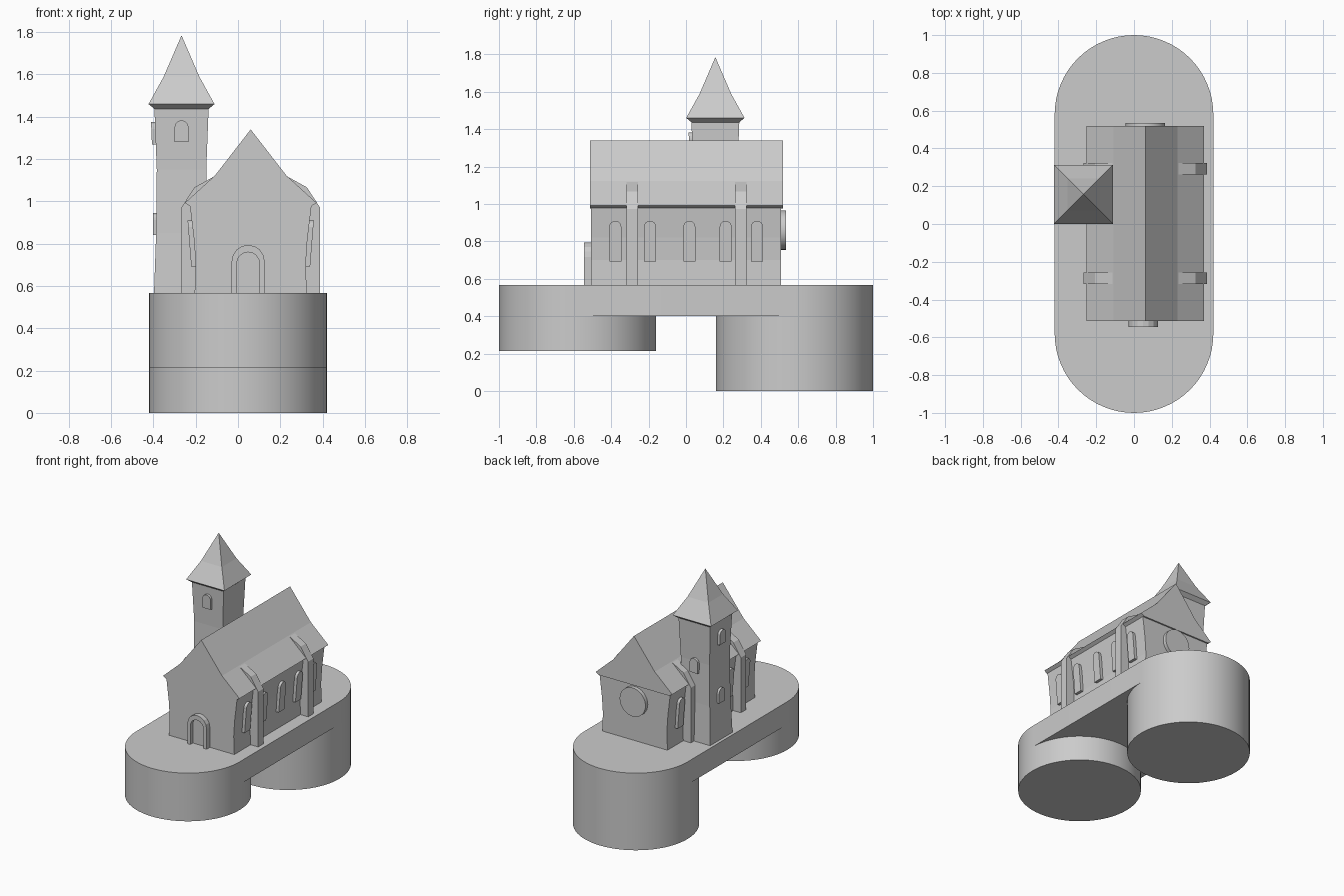
import bpy, bmesh, math

cube = bpy.data.objects.get("Cube")
if cube:
    bpy.data.objects.remove(cube, do_unlink=True)

stone = bpy.data.materials.new("stone_grey")
stone.use_nodes = True
GREY = (0.6, 0.6, 0.6, 1)
stone.diffuse_color = GREY
stone.node_tree.nodes["Principled BSDF"].inputs["Base Color"].default_value = GREY

GROUND = 0.567      # top of the platform
HX = 0.06           # centre line of the hall
TX, TY = -0.267, 0.157   # tower centre


def finish(name, bm, smooth=False):
    bmesh.ops.recalc_face_normals(bm, faces=bm.faces)
    mesh = bpy.data.meshes.new(name)
    bm.to_mesh(mesh)
    bm.free()
    mesh.materials.append(stone)
    ob = bpy.data.objects.new(name, mesh)
    bpy.context.collection.objects.link(ob)
    if smooth:
        bpy.ops.object.select_all(action='DESELECT')
        ob.select_set(True)
        bpy.context.view_layer.objects.active = ob
        bpy.ops.object.shade_smooth_by_angle(angle=math.radians(30))
    return ob


def prism(name, pts, d0, d1, axis, lean=0.0, smooth=False):
    """Extrude a 2D outline along an axis; lean shifts it along that axis with height."""
    bm = bmesh.new()

    def place(u, v, d):
        if axis == 'z':
            return (u, v, d)
        d += lean * (v - pts[0][1])
        return (d, u, v) if axis == 'x' else (u, d, v)

    a, b = [[bm.verts.new(place(u, v, d)) for u, v in pts] for d in (d0, d1)]
    n = len(pts)
    bm.faces.new(a)
    bm.faces.new(b[::-1])
    for i in range(n):
        j = (i + 1) % n
        bm.faces.new((a[i], b[i], b[j], a[j]))
    return finish(name, bm, smooth)


def arc(cx, cy, r, a0, a1, n):
    return [(cx + r * math.cos(math.radians(a0 + (a1 - a0) * i / n)),
             cy + r * math.sin(math.radians(a0 + (a1 - a0) * i / n))) for i in range(n + 1)]


def arch(c, half, z0, z1):
    return [(c - half, z0), (c + half, z0)] + arc(c, z1 - half, half, 0, 180, 8)


def mirrored(side):
    """Complete a right-hand profile (top to bottom) across the hall centre line."""
    left = [(HX - x, z) for x, z in reversed(side) if x > 0]
    return [(HX + x, z) for x, z in side] + left


def square_loft(name, levels):
    """Square tower section through (half width, height) levels."""
    bm = bmesh.new()
    rings = []
    for h, z in levels:
        corners = ((-1, -1), (1, -1), (1, 1), (-1, 1)) if h else ((0, 0),)
        rings.append([bm.verts.new((TX + sx * h, TY + sy * h, z)) for sx, sy in corners])
    bm.faces.new(rings[0][::-1])
    for lo, hi in zip(rings, rings[1:]):
        for i in range(4):
            j = (i + 1) % 4
            top = (hi[j], hi[i]) if len(hi) == 4 else (hi[0],)
            bm.faces.new((lo[i], lo[j]) + top)
    if len(rings[-1]) == 4:
        bm.faces.new(rings[-1])
    return finish(name, bm)


# Platform with a short front drum and a tall rear drum below it
R, C = 0.42, 0.58
prism("platform", arc(0, C, R, 0, 180, 32) + arc(0, -C, R, 180, 360, 32),
      0.4, GROUND, 'z', smooth=True)
for name, cy, z0 in (("front_drum", -C, 0.213), ("rear_drum", C, 0)):
    prism(name, arc(0, cy, R, 0, 360, 64)[:-1], z0, 0.4, 'z', smooth=True)

# Hall walls with gables, and a bell-cast roof
prism("hall_walls", mirrored([(0, 1.33), (0.16, 1.11), (0.288, 0.985), (0.268, 0.82),
                              (0.26, 0.7), (0.265, GROUND)]), -0.507, 0.508, 'y')
prism("hall_roof", mirrored([(0, 1.34), (0.169, 1.122), (0.311, 0.993), (0.286, 0.977)]),
      -0.513, 0.519, 'y')

# Buttresses and arched windows on both long sides
for side, label in ((1, "left"), (-1, "right")):
    outline = [(0.169, 1.12), (0.266, 1.066), (0.327, 0.972), (0.327, GROUND),
               (0.24, GROUND), (0.24, 1.0)]
    for y in (-0.287, 0.293):
        prism(f"{label}_buttress", [(HX + side * x, z) for x, z in outline],
              y - 0.031, y + 0.031, 'y')
    for y in (-0.378, -0.192, 0.018, 0.212, 0.38):
        prism(f"{label}_window", arch(y, 0.032, 0.692, 0.91),
              HX + side * 0.23, HX + side * 0.281, 'x', lean=side * 0.08)

# Door with its raised surround
DX = 0.048
outer = [(DX + 0.078, GROUND)] + arc(DX, 0.716, 0.078, 0, 180, 8) + [(DX - 0.078, GROUND)]
inner = [(DX - 0.054, GROUND)] + arc(DX, 0.706, 0.054, 180, 0, 8) + [(DX + 0.054, GROUND)]
prism("door_surround", outer + inner, -0.545, -0.5, 'y')
prism("door", arch(DX, 0.054, GROUND, 0.76), -0.516, -0.5, 'y')

# Round window in the rear gable
prism("rear_round_window", arc(HX, 0.86, 0.105, 0, 360, 32)[:-1], 0.5, 0.535, 'y', smooth=True)

# Tower with flared walls and a concave spire
square_loft("tower_walls", [(0.13, GROUND), (0.12, 0.85), (0.117, 1.15), (0.128, 1.437)])
square_loft("tower_roof", [(0.128, 1.437), (0.156, 1.46), (0.085, 1.588), (0, 1.785)])

# Tower windows
prism("tower_front_window", arch(TX, 0.033, 1.28, 1.383), TY - 0.139, TY - 0.1, 'y', lean=-0.04)
prism("tower_rear_window", arch(TX, 0.033, 1.07, 1.175), TY + 0.1, TY + 0.135, 'y')
prism("tower_high_window", arch(TY, 0.033, 1.27, 1.375), TX - 0.14, TX - 0.1, 'x', lean=-0.04)
prism("tower_low_window", arch(TY, 0.033, 0.84, 0.945), TX - 0.136, TX - 0.1, 'x')
